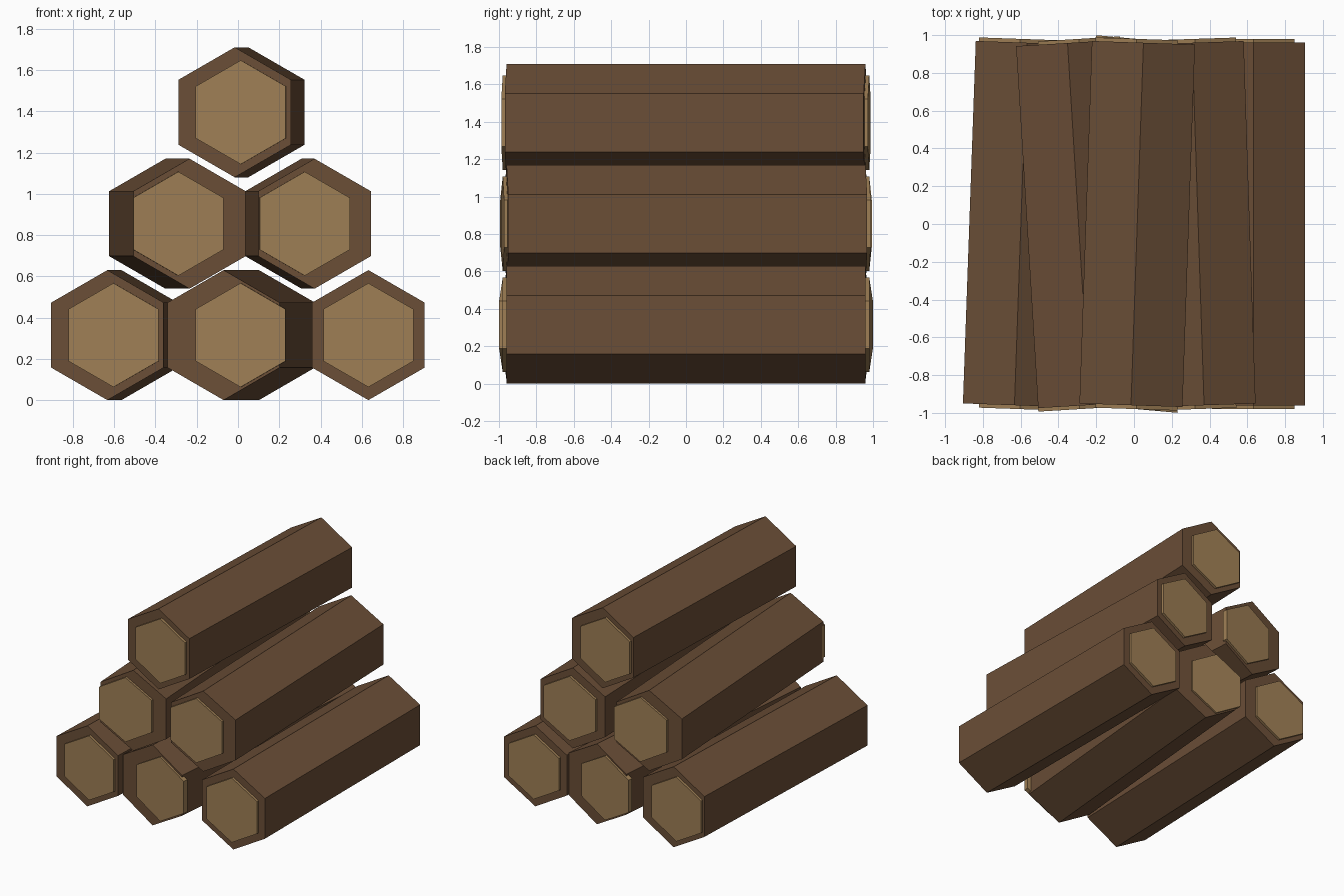
import bpy
import bmesh
from math import sin, cos, atan2, pi
from mathutils import Matrix

cube = bpy.data.objects.get("Cube")
if cube:
    bpy.data.objects.remove(cube, do_unlink=True)


def make_material(name, color):
    mat = bpy.data.materials.new(name)
    mat.use_nodes = True
    mat.diffuse_color = color
    mat.node_tree.nodes["Principled BSDF"].inputs["Base Color"].default_value = color
    return mat


bark = make_material("bark_brown", (0.147, 0.077, 0.038, 1))
cut_wood = make_material("cut_wood_tan", (0.345, 0.212, 0.091, 1))


def hex_prism(name, radius, length, mat, location, yaw):
    """Six-sided bar along y with a corner pointing up."""
    bm = bmesh.new()
    ring = [bm.verts.new((radius * sin(i * pi / 3), -length / 2, radius * cos(i * pi / 3)))
            for i in range(6)]
    cap = bm.faces.new(ring)
    ext = bmesh.ops.extrude_face_region(bm, geom=[cap], use_keep_orig=True)
    moved = [v for v in ext["geom"] if isinstance(v, bmesh.types.BMVert)]
    bmesh.ops.translate(bm, verts=moved, vec=(0, length, 0))
    bmesh.ops.recalc_face_normals(bm, faces=bm.faces)
    mesh = bpy.data.meshes.new(name)
    bm.to_mesh(mesh)
    bm.free()
    mesh.materials.append(mat)
    obj = bpy.data.objects.new(name, mesh)
    obj.matrix_world = Matrix.Translation(location) @ Matrix.Rotation(yaw, 4, "Z")
    bpy.context.collection.objects.link(obj)


RADIUS, LENGTH = 0.315, 1.92
CAP_RADIUS, CAP_DEPTH = 0.252, 0.04

# name, cap x, height, log x at the front end, log x at the back end
logs = [
    ("bottom_right", -0.603, 0.315, -0.633, -0.565),
    ("bottom_middle", 0.014, 0.315, -0.07, 0.102),
    ("bottom_left", 0.632, 0.315, 0.632, 0.632),
    ("middle_right", -0.29, 0.855, -0.235, -0.352),
    ("middle_left", 0.323, 0.855, 0.371, 0.308),
    ("top", 0.014, 1.395, -0.016, 0.05),
]

for name, cap_x, z, front_x, back_x in logs:
    yaw = -atan2(back_x - front_x, LENGTH)
    hex_prism(name + "_log", RADIUS, LENGTH, bark, ((front_x + back_x) / 2, 0, z), yaw)
    # Cut ends stay in line with the pile while turning with the log
    for end, side in (("front", -1), ("back", 1)):
        hex_prism(f"{name}_{end}_cut_end", CAP_RADIUS, CAP_DEPTH, cut_wood,
                  (cap_x, side * LENGTH / 2, z), yaw)
